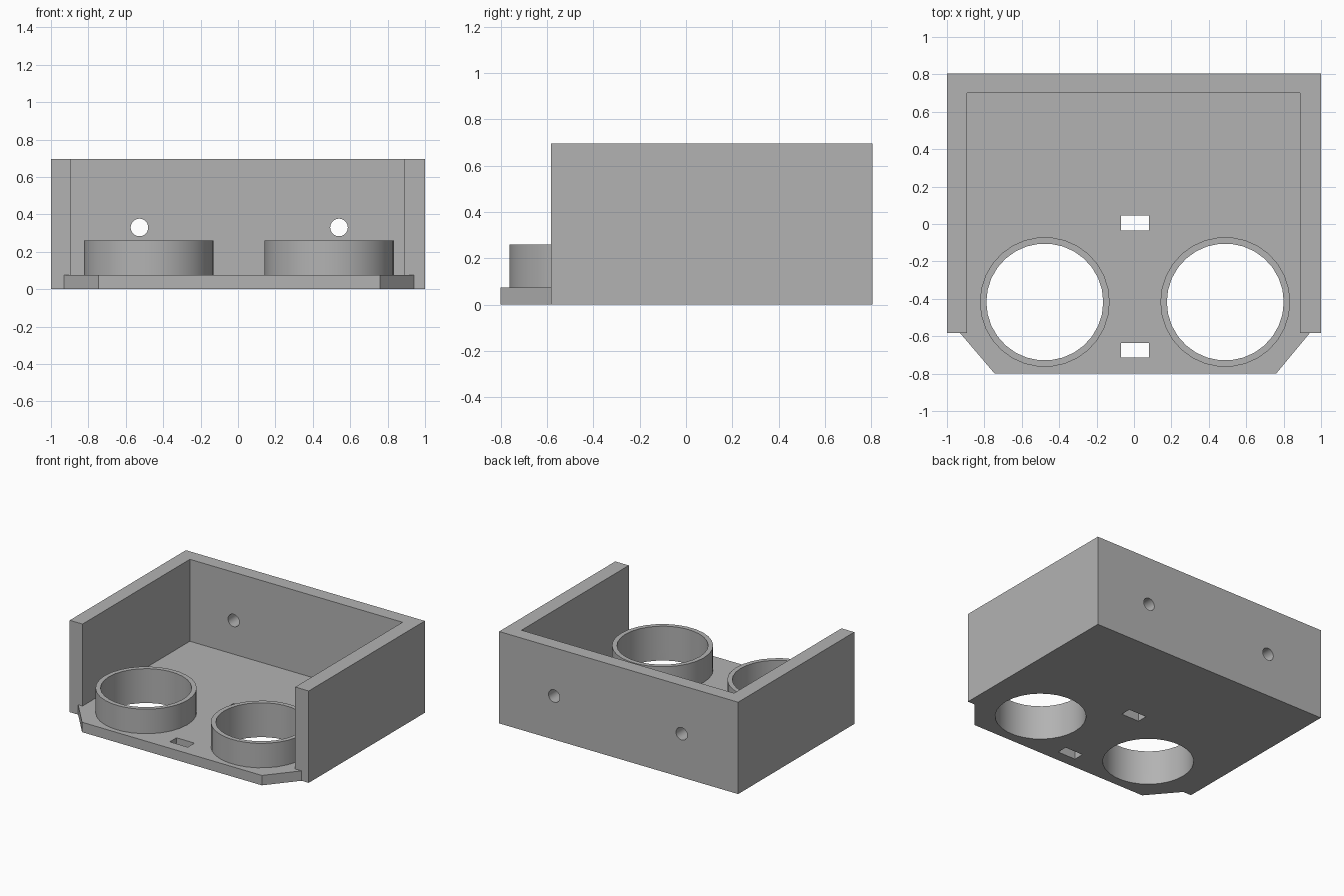
import bpy
import bmesh
from math import cos, sin, pi, radians
from mathutils import Matrix

cube = bpy.data.objects.get("Cube")
if cube:
    bpy.data.objects.remove(cube, do_unlink=True)

grey = bpy.data.materials.new("plain grey")
grey.use_nodes = True
colour = (0.45, 0.45, 0.45, 1)
grey.diffuse_color = colour
grey.node_tree.nodes["Principled BSDF"].inputs["Base Color"].default_value = colour

FLOOR, RING_TOP, WALL_TOP = 0.075, 0.26, 0.695
BACK, BACK_IN, WALL_FRONT, LIP = 0.805, 0.70, -0.583, -0.80
INNER_L, INNER_R = 0.887, -0.893
RING_X, RING_Y = (-0.477, 0.488), -0.417
R_OUT, R_IN, SIDES = 0.347, 0.3125, 30


def circle(x, y, r):
    return [(x + r * cos(2 * pi * i / SIDES), y + r * sin(2 * pi * i / SIDES))
            for i in range(SIDES)]


def rect(x0, x1, y0, y1):
    return [(x0, y0), (x1, y0), (x1, y1), (x0, y1)]


def prism(name, outline, z0, z1):
    """Extrude a flat outline upward from z0 to z1."""
    bm = bmesh.new()
    face = bm.faces.new([bm.verts.new((x, y, z0)) for x, y in outline])
    top = bmesh.ops.extrude_face_region(bm, geom=[face])["geom"]
    verts = [v for v in top if isinstance(v, bmesh.types.BMVert)]
    bmesh.ops.translate(bm, verts=verts, vec=(0, 0, z1 - z0))
    bmesh.ops.recalc_face_normals(bm, faces=bm.faces)
    mesh = bpy.data.meshes.new(name)
    bm.to_mesh(mesh)
    bm.free()
    mesh.materials.append(grey)
    obj = bpy.data.objects.new(name, mesh)
    bpy.context.collection.objects.link(obj)
    return obj


def cut(obj, cutters):
    """Subtract the cutters, then remove them."""
    for c in cutters:
        mod = obj.modifiers.new("cut", "BOOLEAN")
        mod.operation, mod.solver, mod.object = "DIFFERENCE", "EXACT", c
        c.hide_render = True
    bpy.ops.object.select_all(action="DESELECT")
    bpy.context.view_layer.objects.active = obj
    obj.select_set(True)
    for mod in list(obj.modifiers):
        bpy.ops.object.modifier_apply(modifier=mod.name)
    for c in cutters:
        bpy.data.objects.remove(c, do_unlink=True)
    bpy.ops.object.shade_smooth_by_angle(angle=radians(30))


# U-shaped wall with two round holes through the back
wall = prism("wall", [(-1, WALL_FRONT), (INNER_R, WALL_FRONT), (INNER_R, BACK_IN),
                      (INNER_L, BACK_IN), (INNER_L, WALL_FRONT), (1, WALL_FRONT),
                      (1, BACK), (-1, BACK)], 0, WALL_TOP)
drills = []
for x in (-0.527, 0.54):
    drill = prism("drill", circle(0, 0, 0.047), -0.2, 0.2)
    drill.data.transform(Matrix.Translation((x, 0.75, 0.33)) @ Matrix.Rotation(pi / 2, 4, "X"))
    drills.append(drill)
cut(wall, drills)

# Floor with chamfered front lip, two large round openings and two slots
floor = prism("floor", [(-0.745, LIP), (0.76, LIP), (0.94, WALL_FRONT),
                        (INNER_L, WALL_FRONT), (INNER_L, BACK_IN), (INNER_R, BACK_IN),
                        (INNER_R, WALL_FRONT), (-0.93, WALL_FRONT)], 0, FLOOR)
openings = [prism("opening", circle(x, RING_Y, R_IN), -0.1, 0.2) for x in RING_X]
openings += [prism("slot", rect(-0.07, 0.08, y, y + 0.08), -0.1, 0.2)
             for y in (-0.715, -0.035)]
cut(floor, openings)

# Raised collars around the round openings
for side, x in zip(("right", "left"), RING_X):
    collar = prism(side + "_collar", circle(x, RING_Y, R_OUT), FLOOR, RING_TOP)
    cut(collar, [prism("bore", circle(x, RING_Y, R_IN), -0.1, 0.5)])
